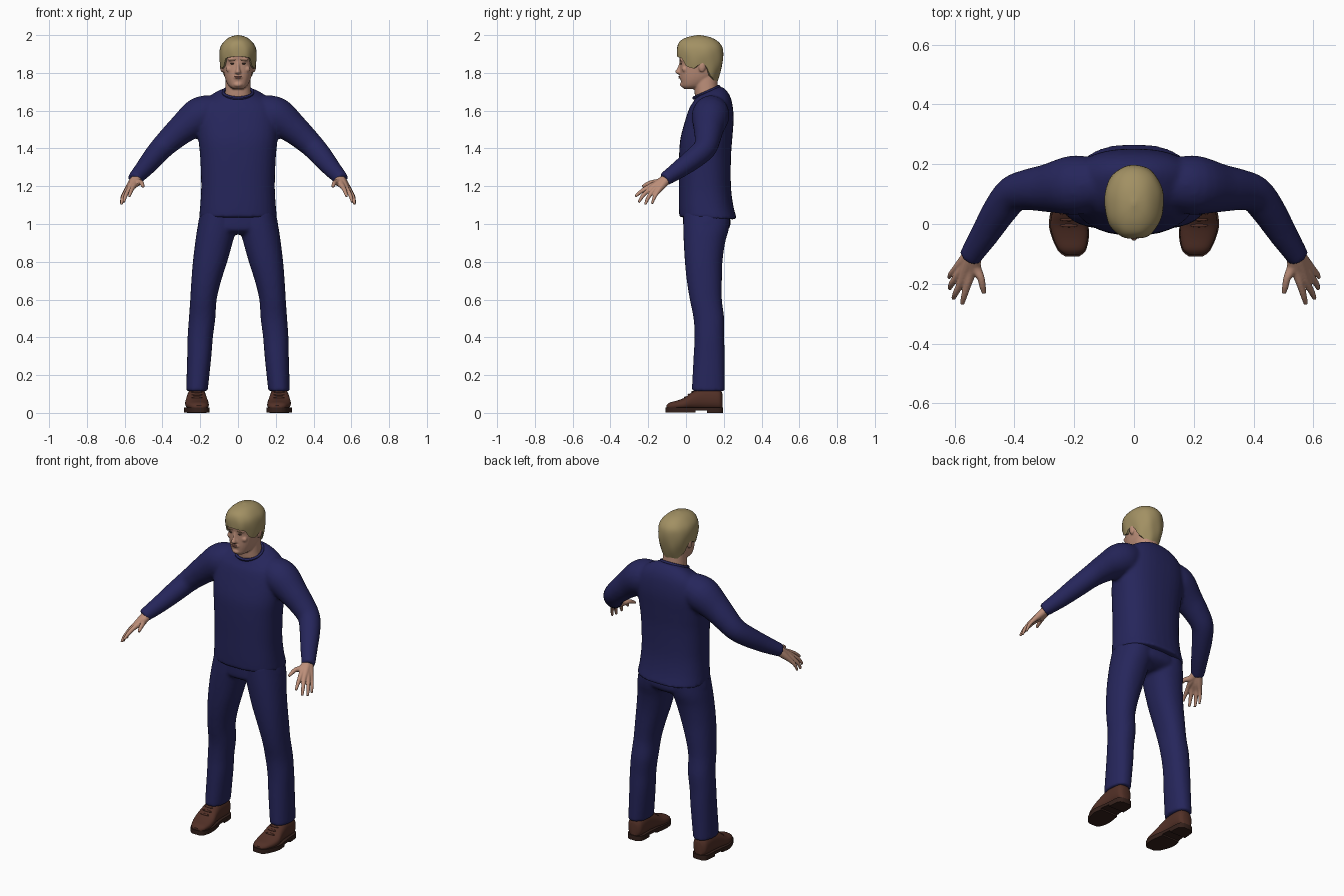
import bpy, bmesh, math
from mathutils import Vector

if "Cube" in bpy.data.objects:
    bpy.data.objects.remove(bpy.data.objects["Cube"])

TAU = math.tau


def material(name, rgb):
    m = bpy.data.materials.new(name)
    m.diffuse_color = (*rgb, 1)
    m.use_nodes = True
    m.node_tree.nodes["Principled BSDF"].inputs["Base Color"].default_value = m.diffuse_color
    return m


NAVY = material("navy_cloth", (0.019, 0.019, 0.105))
SKIN = material("skin", (0.50, 0.27, 0.19))
HAIR = material("blond_hair", (0.36, 0.28, 0.125))
LEATHER = material("brown_leather", (0.085, 0.03, 0.02))
SOLE = material("dark_sole", (0.035, 0.015, 0.011))
LIPS = material("lip_skin", (0.33, 0.13, 0.10))
EYES = material("dark_eye", (0.06, 0.035, 0.025))
BROW = material("eyebrow", (0.30, 0.18, 0.09))


def smooth_rows(rows, sub=4):
    """Catmull-Rom interpolation between rows of numbers."""
    out = []
    for i in range(len(rows) - 1):
        p0, p1, p2 = rows[max(i - 1, 0)], rows[i], rows[i + 1]
        p3 = rows[min(i + 2, len(rows) - 1)]
        for k in range(sub):
            t = k / sub
            out.append([0.5 * (2 * b + (c - a) * t + (2 * a - 5 * b + 4 * c - d) * t * t
                               + (3 * b - a - 3 * c + d) * t ** 3)
                        for a, b, c, d in zip(p0, p1, p2, p3)])
    return out + [list(rows[-1])]


def lerp_key(keys, x):
    for a, b in zip(keys, keys[1:]):
        if x <= b[0]:
            t = max(0, (x - a[0]) / (b[0] - a[0]))
            return [p + (q - p) * t for p, q in zip(a, b)]
    return list(keys[-1])


def unit(a, power):
    c, s = math.cos(a), math.sin(a)
    return (math.copysign(abs(c) ** (2 / power), c), math.copysign(abs(s) ** (2 / power), s))


def stack(rows, power=2.2, n=32, side=1):
    """Rings stacked in z; row = z, centre x, half width, front y, back y, tilt."""
    rings = []
    for z, cx, rx, yf, yb, tilt in smooth_rows(rows):
        cy, ry = (yf + yb) / 2, (yb - yf) / 2
        ring = []
        for i in range(n):
            c, s = unit(TAU * i / n, power)
            ring.append(Vector((side * (cx + rx * c), cy + ry * s, z + tilt * ry * s)))
        rings.append(ring)
    return rings


def lengthwise(rows, power=2.4, n=28, side=1):
    """Rings along y; row = y, centre x, half width, bottom z, top z."""
    rings = []
    for y, cx, rx, z0, z1 in smooth_rows(rows):
        ring = []
        for i in range(n):
            c, s = unit(TAU * i / n, power)
            ring.append(Vector((side * (cx + rx * c), y, (z0 + z1) / 2 + (z1 - z0) / 2 * s)))
        rings.append(ring)
    return rings


def tube(rows, n=20, side=1):
    """Round limb along a path; row = x, y, z, radius."""
    rows = smooth_rows(rows)
    pts = [Vector(r[:3]) for r in rows]
    rings = []
    for i, (p, r) in enumerate(zip(pts, rows)):
        t = (pts[min(i + 1, len(pts) - 1)] - pts[max(i - 1, 0)]).normalized()
        u = t.cross(Vector((0, 0, 1))).normalized()
        v = u.cross(t)
        ring = [p + r[3] * (u * math.cos(TAU * k / n) + v * math.sin(TAU * k / n)) for k in range(n)]
        rings.append([Vector((side * q.x, q.y, q.z)) for q in ring])
    return rings


def ball(c, r, side=1):
    rows = [(math.cos(math.pi * i / 10), max(0.03, math.sin(math.pi * i / 10))) for i in range(11)]
    return [[Vector((side * (c[0] + r[0] * s * math.cos(TAU * k / 16)),
                     c[1] + r[1] * s * math.sin(TAU * k / 16), c[2] + r[2] * z))
             for k in range(16)] for z, s in rows]


def make(name, parts, mat, voxel=0, iterations=3, angle=40):
    """Skin each list of rings; optionally fuse them into one soft body."""
    mesh = bpy.data.meshes.new(name)
    bm = bmesh.new()
    for rings in parts:
        vs = [[bm.verts.new(p) for p in ring] for ring in rings]
        n = len(vs[0])
        for a, b in zip(vs, vs[1:]):
            for i in range(n):
                bm.faces.new((a[i], a[(i + 1) % n], b[(i + 1) % n], b[i]))
        bm.faces.new(vs[0])
        bm.faces.new(vs[-1])
    bmesh.ops.recalc_face_normals(bm, faces=bm.faces)
    bm.to_mesh(mesh)
    bm.free()
    mesh.materials.append(mat)
    ob = bpy.data.objects.new(name, mesh)
    bpy.context.collection.objects.link(ob)
    bpy.ops.object.select_all(action='DESELECT')
    ob.select_set(True)
    bpy.context.view_layer.objects.active = ob
    if voxel:
        for poly in mesh.polygons:
            poly.use_smooth = True
        m = ob.modifiers.new("fuse", 'REMESH')
        m.mode, m.voxel_size, m.use_smooth_shade = 'VOXEL', voxel, True
        m = ob.modifiers.new("soften", 'SMOOTH')
        m.factor, m.iterations = 0.5, iterations
    else:
        bpy.ops.object.shade_smooth_by_angle(angle=math.radians(angle))
    return ob


# Shirt: torso fused with both sleeves
torso = [(1.03, 0, .207, -.036, .27, -.04), (1.10, 0, .2, -.038, .25, 0), (1.2, 0, .195, -.038, .238, 0),
         (1.35, 0, .2, -.037, .238, 0), (1.45, 0, .21, -.03, .245, 0), (1.55, 0, .215, -.004, .252, 0),
         (1.62, 0, .2, .018, .247, .05), (1.66, 0, .168, .034, .232, .2), (1.69, 0, .115, .045, .2, .4),
         (1.70, 0, .07, .05, .17, .45)]
sleeve = [(.12, .135, 1.60, .085), (.2, .13, 1.573, .1), (.29, .12, 1.507, .081), (.35, .115, 1.455, .07),
          (.405, .1, 1.402, .062), (.45, .045, 1.35, .057), (.5, -.035, 1.29, .048), (.552, -.115, 1.235, .037)]
make("shirt", [stack(torso, 2.4)] + [tube(sleeve, side=s) for s in (1, -1)], NAVY, .01, 5)
collar = [[Vector((( .079 + .007 * math.cos(b)) * math.cos(a), .108 + (.067 + .007 * math.cos(b)) * math.sin(a),
                   1.697 + .03 * math.sin(a) + .009 * math.sin(b))) for a in [TAU * i / 40 for i in range(40)]]
          for b in [TAU * j / 10 for j in range(11)]]
make("collar", [collar], NAVY, angle=60)

# Trousers: hips fused with both legs
leg = [(.115, .2175, .057, .03, .206, 0), (.3, .205, .064, .04, .205, 0), (.4, .2, .067, .045, .202, 0),
       (.5, .19, .07, .04, .202, 0), (.6, .183, .07, .02, .19, 0), (.7, .168, .079, .004, .19, 0),
       (.8, .148, .091, -.006, .193, 0), (.9, .128, .099, -.012, .207, 0), (.98, .112, .103, -.015, .228, 0),
       (1.07, .1, .095, -.015, .235, 0)]
hips = [(.945, 0, .12, .03, .17, 0), (.965, 0, .19, -.008, .215, 0), (1.0, 0, .212, -.015, .236, 0),
        (1.09, 0, .19, -.015, .225, 0)]
make("trousers", [stack(hips)] + [stack(leg, side=s) for s in (1, -1)], NAVY, .01, 4)

# Hands: fingers and thumb grow from the wrist and fuse into a palm
wrist = (.535, -.09, 1.25, .027)
digits = [[wrist, (.543, -.15, 1.215, .02), (.556, -.2, 1.195, .013), (.568, -.24, 1.17, .0105), (.575, -.268, 1.146, .007)],
          [wrist, (.56, -.15, 1.21, .02), (.576, -.19, 1.186, .013), (.595, -.228, 1.15, .0105), (.605, -.25, 1.115, .007)],
          [wrist, (.565, -.14, 1.205, .02), (.59, -.172, 1.177, .013), (.61, -.2, 1.14, .0105), (.617, -.216, 1.103, .007)],
          [wrist, (.57, -.125, 1.205, .02), (.597, -.15, 1.17, .012), (.613, -.168, 1.14, .0095), (.619, -.18, 1.107, .006)],
          [wrist, (.532, -.14, 1.222, .02), (.513, -.18, 1.22, .013), (.507, -.208, 1.21, .011), (.502, -.232, 1.197, .007)]]
for s, label in ((1, "left"), (-1, "right")):
    make(label + "_hand", [tube(d, 14, s) for d in digits], SKIN, .004, 2)

# Shoes: rounded upper, welted sole and heel block
upper = [(-.103, .207, .022, .018, .04), (-.085, .208, .044, .016, .055), (-.045, .213, .058, .016, .066),
         (-.005, .218, .062, .016, .082), (.035, .219, .056, .016, .112), (.09, .219, .05, .016, .135),
         (.15, .218, .048, .016, .135), (.18, .218, .042, .016, .125), (.193, .218, .025, .02, .1)]
outline = [(-.108, .207, .024), (-.09, .208, .046), (-.045, .213, .062), (0, .219, .066), (.05, .22, .058),
           (.11, .219, .052), (.16, .218, .05), (.185, .218, .042), (.197, .218, .024)]


def slab(keys, z0, z1, side):
    rows = smooth_rows(keys)
    edge = [(cx + r, y) for y, cx, r in rows] + [(cx - r, y) for y, cx, r in reversed(rows)]
    return [[Vector((side * x, y, z)) for x, y in edge] for z in (z0, z1)]


for s, label in ((1, "left"), (-1, "right")):
    make(label + "_shoe", [lengthwise(upper, side=s)], LEATHER)
    make(label + "_sole", [slab(outline, .012, .029, s), slab(outline[:5], 0.003, .014, s),
                           slab(outline[5:], 0, .014, s)], SOLE)
    # Laces across the instep
    make(label + "_laces", [ball((.218, y, z), (.03, .006, .006), s)
                            for y, z in ((-.005, .081), (.015, .096), (.035, .111))], LEATHER)

# Head, neck, nose, ears, brow and chin
skull = [(1.714, 0, .025, -.008, .06, 0), (1.728, 0, .046, -.022, .1, 0), (1.75, 0, .06, -.026, .13, 0),
         (1.78, 0, .071, -.03, .16, 0), (1.82, 0, .079, -.031, .178, 0), (1.85, 0, .082, -.031, .184, 0),
         (1.9, 0, .084, -.036, .186, 0), (1.95, 0, .07, -.02, .17, 0), (1.985, 0, .03, .03, .11, 0)]
neck = [(1.63, 0, .078, .055, .175, 0), (1.69, 0, .069, .046, .172, 0), (1.74, 0, .066, .042, .168, 0),
        (1.8, 0, .064, .04, .165, 0)]
nose = [(1.793, 0, .008, -.045, -.01, 0), (1.799, 0, .016, -.053, -.01, 0), (1.808, 0, .014, -.057, -.01, 0),
        (1.83, 0, .009, -.044, -.01, 0), (1.86, 0, .009, -.034, -.01, 0)]


def face_y(x, z):
    _, _, rx, yf, yb, _ = lerp_key(skull, z)
    return (yf + yb) / 2 - (yb - yf) / 2 * (1 - (abs(x) / rx) ** 2.3) ** (1 / 2.3)


features = [stack(skull, 2.3), stack(neck), stack(nose, 2), ball((0, -.02, 1.738), (.022, .012, .013)),
            ball((0, -.026, 1.777), (.024, .011, .011))]
for s in (1, -1):
    features += [ball((.085, .085, 1.835), (.011, .019, .031), s),
                 ball((.03, face_y(.03, 1.868) + .004, 1.868), (.024, .01, .007), s),
                 ball((.045, face_y(.045, 1.82) + .008, 1.82), (.02, .012, .016), s)]
make("head", features, SKIN, .005, 2)

for s, label in ((1, "left"), (-1, "right")):
    make(label + "_eye", [ball((.03, face_y(.03, 1.849), 1.849), (.012, .004, .0042), s)], EYES)
    make(label + "_eyebrow", [ball((.031, face_y(.031, 1.868) - .004, 1.869), (.02, .004, .0032), s)], BROW)
make("lips", [ball((0, -.035, 1.781), (.02, .004, .003)), ball((0, -.035, 1.774), (.016, .005, .0035))], LIPS)

# Hair: cap whose lower edge follows the fringe, sideburns, ears and nape
cap = smooth_rows([(1.74, .072, .0, .16), (1.8, .086, -.03, .182), (1.85, .095, -.043, .194), (1.9, .099, -.05, .197),
                   (1.94, .092, -.047, .19), (1.97, .07, -.03, .165), (1.99, .042, .01, .125), (2.0, .006, .06, .075)])
hairline = [(0, 1.888), (38, 1.88), (52, 1.835), (75, 1.822), (88, 1.845), (103, 1.84), (116, 1.79), (140, 1.758), (180, 1.752)]
N, LEVELS = 64, 22
rings = []
for j in range(-1, LEVELS + 1):
    t = math.sin(max(j, 0) / LEVELS * math.pi / 2)
    ring = []
    for i in range(N):
        a = TAU * i / N
        low = lerp_key(hairline, math.degrees(min(a, TAU - a)))[1]
        z = low + (2.0 - low) * t
        _, rx, yf, yb = lerp_key(cap, z)
        k = 1 + .012 * math.sin(9 * a + 25 * z) * (1 - t) + .012 * math.sin(5 * a - 40 * z) * (1 - t)
        if j < 0:
            k = .8
        c, s = unit(a, 2.2)
        ring.append(Vector((rx * k * s, (yf + yb) / 2 - (yb - yf) / 2 * k * c, z)))
    rings.append(ring)
make("hair", [rings], HAIR, angle=50)
